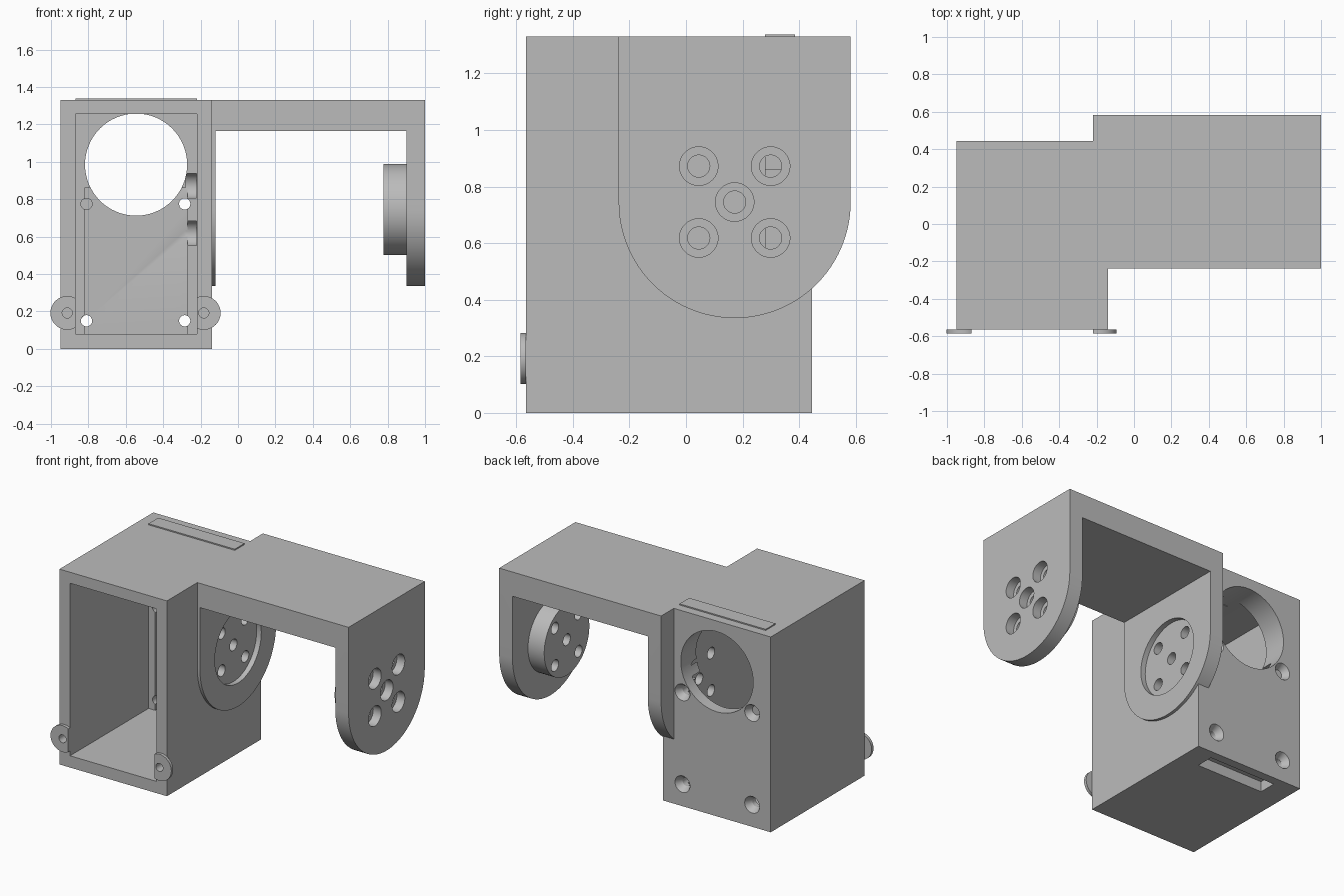
import bpy, bmesh, math
from mathutils import Matrix, Vector

if "Cube" in bpy.data.objects:
    bpy.data.objects.remove(bpy.data.objects["Cube"])

grey = bpy.data.materials.new("plain_grey")
grey.use_nodes = True
grey.diffuse_color = (0.5, 0.5, 0.5, 1)
grey.node_tree.nodes["Principled BSDF"].inputs["Base Color"].default_value = (0.5, 0.5, 0.5, 1)


def finish(name, bm):
    bmesh.ops.recalc_face_normals(bm, faces=bm.faces[:])
    mesh = bpy.data.meshes.new(name)
    bm.to_mesh(mesh)
    bm.free()
    mesh.materials.append(grey)
    ob = bpy.data.objects.new(name, mesh)
    bpy.context.collection.objects.link(ob)
    return ob


def box(name, x, y, z):
    bm = bmesh.new()
    spans = (x, y, z)
    size = [b - a for a, b in spans]
    mid = Vector([(a + b) / 2 for a, b in spans])
    bmesh.ops.create_cube(bm, size=1, matrix=Matrix.Translation(mid) @ Matrix.Diagonal((*size, 1)))
    return finish(name, bm)


def rod(name, axis, start, end, u, v, r, r_end=None):
    """Cylinder or cone along X (u, v = y, z) or Y (u, v = x, z)."""
    bm = bmesh.new()
    mid = (start + end) / 2
    if axis == "X":
        place = Matrix.Translation((mid, u, v)) @ Matrix.Rotation(math.pi / 2, 4, "Y")
    else:
        place = Matrix.Translation((u, mid, v)) @ Matrix.Rotation(-math.pi / 2, 4, "X")
    bmesh.ops.create_cone(bm, cap_ends=True, segments=64, radius1=r,
                          radius2=r if r_end is None else r_end, depth=end - start, matrix=place)
    return finish(name, bm)


def combine(ob, others, operation="DIFFERENCE"):
    bpy.context.view_layer.objects.active = ob
    for other in others:
        mod = ob.modifiers.new("combine", "BOOLEAN")
        mod.operation = operation
        mod.solver = "EXACT"
        mod.object = other
        bpy.ops.object.modifier_apply(modifier=mod.name)


# Pivot axis of the two arms, and the outline of the housing
PY, PZ, TOP = 0.172, 0.745, 1.33
BACK, FRONT = 0.445, -0.565
ARM_R = 0.41

# U-shaped bracket: rounded arm outline swept across, then opened underneath
bm = bmesh.new()
outline = [(PY + ARM_R, TOP), (PY - ARM_R, TOP)]
for i in range(49):
    a = math.pi + math.pi * i / 48
    outline.append((PY + ARM_R * math.cos(a), PZ + ARM_R * math.sin(a)))
face = bm.faces.new([bm.verts.new((-0.22, y, z)) for y, z in outline])
swept = bmesh.ops.extrude_face_region(bm, geom=[face])["geom"]
bmesh.ops.translate(bm, verts=[g for g in swept if isinstance(g, bmesh.types.BMVert)], vec=(1.22, 0, 0))
bracket = finish("bracket", bm)
gap = box("gap_cutter", (-0.12, 0.9), (-1, 1), (-0.2, 1.165))
combine(bracket, [gap])

# Housing, merged with the bracket
housing = box("housing_with_bracket", (-0.95, -0.14), (FRONT, BACK), (0, TOP))
combine(housing, [bracket], "UNION")

# Main cavity, thinner back panel area, rear window and underside slot
cavity = box("cavity_cutter", (-0.87, -0.22), (-0.8, 0.28), (0.08, 1.255))
pocket = box("pocket_cutter", (-0.82, -0.27), (0.2, 0.365), (0.08, 0.86))
window = rod("window_cutter", "Y", 0.2, 0.6, -0.545, 0.985, 0.273)
slot = box("slot_cutter", (-0.79, -0.29), (0.265, 0.385), (-0.1, 0.07))
socket = rod("socket_cutter", "X", -0.155, 0.1, PY, PZ, 0.25)
cutters = [cavity, pocket, window, slot, socket]

# Countersunk screw holes in the back panel
for x in (-0.81, -0.285):
    for z in (0.15, 0.775):
        cutters.append(rod("screw_cutter", "Y", 0.2, 0.6, x, z, 0.03))
        cutters.append(rod("sink_cutter", "Y", 0.4, 0.455, x, z, 0.03, 0.062))

# Five drilled holes through both arms, with counterbores
drills = []
for dy, dz in [(0, 0)] + [(sy * 0.127, sz * 0.127) for sy in (-1, 1) for sz in (-1, 1)]:
    drills.append(rod("drill_cutter", "X", -0.24, 1.1, PY + dy, PZ + dz, 0.039))
    cutters.append(rod("bore_cutter", "X", 0.94, 1.1, PY + dy, PZ + dz, 0.068))
    if dy > 0:
        cutters.append(rod("clearance_cutter", "X", -0.28, -0.221, PY + dy, PZ + dz, 0.068))

# Mounting ears on the front rim
ears, pilots = [], []
for name, x in (("right_ear", -0.913), ("left_ear", -0.183)):
    ear = rod(name, "Y", -0.585, FRONT, x, 0.192, 0.09)
    pilot = rod("pilot_cutter", "Y", -0.7, -0.45, x, 0.192, 0.027)
    combine(ear, [cavity, pilot])
    ears.append(ear)
    pilots.append(pilot)

combine(housing, cutters + drills + pilots)

# Round hub on the outer arm, and raised key on the roof
hub = rod("hub", "X", 0.778, 0.9, PY, PZ, 0.243)
combine(hub, drills)
key = box("roof_key", (-0.87, -0.22), (0.28, 0.385), (TOP, TOP + 0.008))

# Remove the helpers and shade the parts
for helper in cutters + drills + pilots + [gap, bracket]:
    bpy.data.objects.remove(helper)
bpy.ops.object.select_all(action="DESELECT")
for ob in [housing, hub, key] + ears:
    ob.select_set(True)
bpy.context.view_layer.objects.active = housing
bpy.ops.object.shade_smooth_by_angle(angle=math.radians(30))
